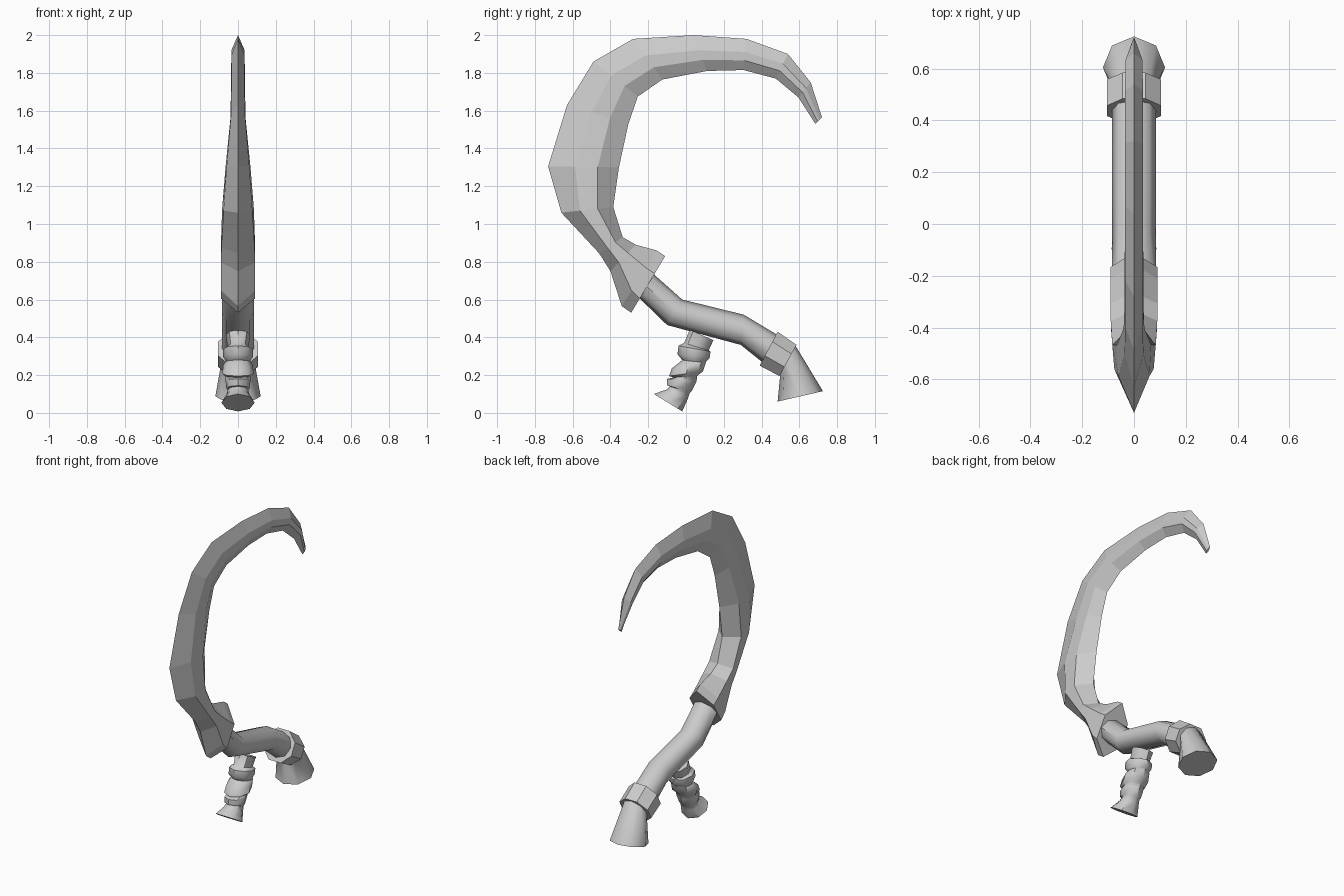
import bpy, bmesh
from math import cos, sin, pi, radians
from mathutils import Vector


def skin(name, rings, smooth=None):
    """Bridge a list of equal-sized vertex rings into a closed mesh."""
    bm = bmesh.new()
    loops = [[bm.verts.new(p) for p in ring] for ring in rings]
    n = len(loops[0])
    for a, b in zip(loops, loops[1:]):
        for i in range(n):
            j = (i + 1) % n
            bm.faces.new((a[i], a[j], b[j], b[i]))
    bm.faces.new(loops[0][::-1])
    bm.faces.new(loops[-1])
    bmesh.ops.recalc_face_normals(bm, faces=bm.faces)
    mesh = bpy.data.meshes.new(name)
    bm.to_mesh(mesh)
    bm.free()
    obj = bpy.data.objects.new(name, mesh)
    bpy.context.collection.objects.link(obj)
    if smooth:
        bpy.ops.object.select_all(action='DESELECT')
        obj.select_set(True)
        bpy.context.view_layer.objects.active = obj
        bpy.ops.object.shade_smooth_by_angle(angle=radians(smooth))
    return obj


def tube_ring(ay, az, by, bz, w, sides=8, flat=False):
    """Elliptical ring through side-view points a and b, half width w in x."""
    a, b = Vector((0, ay, az)), Vector((0, by, bz))
    mid, half = (a + b) / 2, (a - b) / 2
    k = 1 / cos(pi / sides) if flat else 1
    ring = []
    for i in range(sides):
        t = 2 * pi * (i + (0.5 if flat else 0)) / sides
        ring.append(mid + half * sin(t) * k + Vector((w * cos(t) * k, 0, 0)))
    return ring


def blade_ring(oy, oz, iy, iz, w1, w2, f1, f2):
    """Six-sided section: sharp outer ridge, two side edges, sharp inner edge."""
    o, i = Vector((0, oy, oz)), Vector((0, iy, iz))
    p, q = o.lerp(i, f1), o.lerp(i, f2)
    x1, x2 = Vector((w1, 0, 0)), Vector((w2, 0, 0))
    return [o, p + x1, q + x2, i, q - x2, p - x1]


# Hooked blade with flared socket: outer yz, inner yz, half widths, edge fractions
blade = [
    (-.29, .53, -.11, .83, .090, .090, .25, .69),
    (-.34, .565, -.155, .86, .090, .090, .28, .69),
    (-.40, .75, -.265, .89, .090, .090, .33, .69),
    (-.46, .845, -.335, .93, .088, .090, .35, .69),
    (-.66, 1.06, -.385, 1.09, .076, .084, .36, .70),
    (-.73, 1.305, -.355, 1.30, .060, .066, .38, .70),
    (-.63, 1.63, -.305, 1.53, .036, .040, .40, .70),
    (-.49, 1.86, -.255, 1.675, .035, .037, .40, .70),
    (-.28, 1.98, -.125, 1.765, .035, .036, .41, .70),
    (.04, 2.0, .11, 1.81, .035, .035, .42, .69),
    (.32, 1.98, .305, 1.815, .035, .035, .42, .69),
    (.54, 1.90, .475, 1.77, .035, .035, .40, .68),
    (.66, 1.75, .595, 1.67, .032, .032, .38, .66),
    (.72, 1.565, .685, 1.53, .006, .006, .35, .65),
]
skin("hook_blade", [blade_ring(*s) for s in blade])

# Curved handle ending in a flared foot
handle = [
    (-.20, .76, -.27, .63, .085),
    (-.02, .60, -.10, .465, .085),
    (.305, .52, .29, .36, .085),
    (.53, .385, .44, .24, .085),
    (.58, .355, .50, .215, .085),
    (.725, .115, .485, .06, .12),
]
skin("handle", [tube_ring(*s) for s in handle], 50)

# Faceted collar around the handle
collar = [(.485, .43, .39, .25, .105), (.585, .36, .495, .195, .105)]
skin("collar", [tube_ring(*s, flat=True) for s in collar])

# Small side grip with wrapped bands and a flared end
grip = [
    (.02, .44, .145, .385, .065),
    (-.01, .37, .12, .33, .055),
    (-.04, .355, .13, .325, .078),
    (-.045, .31, .125, .29, .08),
    (-.02, .28, .10, .265, .065),
    (-.075, .235, .108, .275, .078),
    (-.09, .195, .09, .22, .083),
    (-.065, .188, .06, .197, .066),
    (-.10, .18, .055, .165, .066),
    (-.10, .145, .03, .115, .062),
    (-.085, .14, .02, .105, .055),
    (-.10, .125, .01, .075, .06),
    (-.17, .10, -.02, .008, .088),
]
skin("side_grip", [tube_ring(*s) for s in grip], 45)
